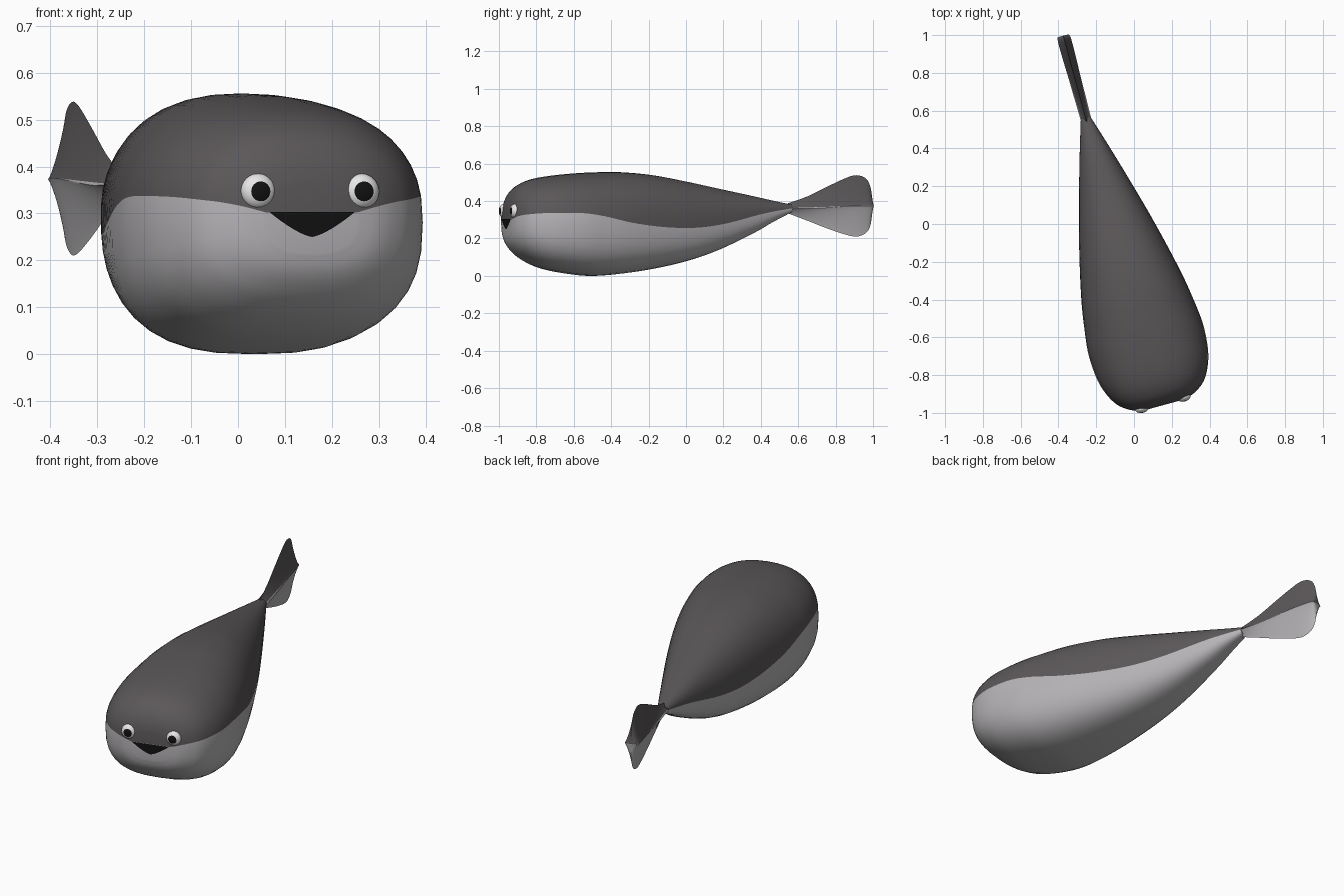
import bpy, bmesh, math
from mathutils import Matrix, Vector
from mathutils.bvhtree import BVHTree

if "Cube" in bpy.data.objects:
    bpy.data.objects.remove(bpy.data.objects["Cube"])

# The fish is built along y, then turned about z and shifted to its axis
PLACE = Matrix.Rotation(math.radians(15.2), 4, 'Z') @ Matrix.Translation((-0.1, 0, 0))


def material(name, rgb):
    m = bpy.data.materials.new(name)
    m.diffuse_color = (*rgb, 1)
    m.use_nodes = True
    m.node_tree.nodes["Principled BSDF"].inputs["Base Color"].default_value = m.diffuse_color
    return m


DARK = material("dark grey", (0.105, 0.096, 0.101))
LIGHT = material("light grey", (0.47, 0.455, 0.47))
WHITE = material("eye white", (0.85, 0.85, 0.85))
BLACK = material("black", (0.006, 0.006, 0.006))


def finish(name, bm, mats, angle=40):
    bmesh.ops.recalc_face_normals(bm, faces=bm.faces)
    me = bpy.data.meshes.new(name)
    bm.to_mesh(me)
    bm.free()
    me.transform(PLACE)
    for m in mats:
        me.materials.append(m)
    ob = bpy.data.objects.new(name, me)
    bpy.context.collection.objects.link(ob)
    bpy.ops.object.select_all(action='DESELECT')
    ob.select_set(True)
    bpy.context.view_layer.objects.active = ob
    bpy.ops.object.shade_smooth_by_angle(angle=math.radians(angle))
    return ob


def resample(rows, steps):
    """Catmull-Rom interpolation of section rows."""
    out = []
    for i in range(len(rows) - 1):
        p0, p1, p2 = rows[max(i - 1, 0)], rows[i], rows[i + 1]
        p3 = rows[min(i + 2, len(rows) - 1)]
        for s in range(steps):
            t = s / steps
            out.append([0.5 * (2 * b + (c - a) * t + (2 * a - 5 * b + 4 * c - d) * t * t
                               + (3 * b - a - 3 * c + d) * t ** 3)
                        for a, b, c, d in zip(p0, p1, p2, p3)])
    return out + [list(rows[-1])]


def power(v, e):
    return math.copysign(abs(v) ** e, v)


def loft(rows, n_top, n_bot, seg=20, steps=4):
    """Superellipse sections (y, half width, top, bottom, colour line)."""
    bm = bmesh.new()
    rings = []
    for y, w, top, bot, line in resample(rows, steps):
        zc, h = (top + bot) / 2, (top - bot) / 2
        k = max(-0.9, min(0.9, (line - zc) / h))
        tb = math.asin(power(k, (n_top if k > 0 else n_bot) / 2))
        angles = [tb + (math.pi - 2 * tb) * i / seg for i in range(seg)]
        angles += [math.pi - tb + (math.pi + 2 * tb) * i / seg for i in range(seg)]
        ring = []
        for a in angles:
            n = n_top if math.sin(a) > 0 else n_bot
            ring.append(bm.verts.new((w * power(math.cos(a), 2 / n), y,
                                      zc + h * power(math.sin(a), 2 / n))))
        rings.append(ring)
    m = 2 * seg
    for r, q in zip(rings, rings[1:]):
        for i in range(m):
            f = bm.faces.new((r[i], r[(i + 1) % m], q[(i + 1) % m], q[i]))
            f.material_index = 0 if i < seg else 1
    # end caps, split at the colour line
    for r in (rings[0], rings[-1]):
        bm.faces.new(r[:seg + 1]).material_index = 0
        bm.faces.new(r[seg:] + r[:1]).material_index = 1
    return bm


# Body
body = loft([
    (-0.966, 0.100, 0.370, 0.215, 0.302),
    (-0.956, 0.150, 0.410, 0.180, 0.315),
    (-0.935, 0.194, 0.450, 0.146, 0.324),
    (-0.900, 0.237, 0.483, 0.110, 0.330),
    (-0.840, 0.274, 0.512, 0.070, 0.335),
    (-0.750, 0.303, 0.532, 0.035, 0.337),
    (-0.620, 0.314, 0.546, 0.010, 0.335),
    (-0.500, 0.304, 0.553, 0.000, 0.318),
    (-0.350, 0.281, 0.555, 0.010, 0.285),
    (-0.170, 0.243, 0.540, 0.036, 0.262),
    (0.020, 0.197, 0.506, 0.078, 0.257),
    (0.200, 0.148, 0.468, 0.138, 0.278),
    (0.400, 0.090, 0.426, 0.230, 0.325),
    (0.500, 0.060, 0.404, 0.285, 0.345),
    (0.610, 0.026, 0.381, 0.340, 0.362)], 2.3, 2.7)
tree = BVHTree.FromBMesh(body)
finish("body", body, [DARK, LIGHT])

# Tail: star-shaped sections give a tall fin with a small level fin
tail = loft([
    (0.590, 0.028, 0.388, 0.335, 0.363),
    (0.700, 0.030, 0.425, 0.295, 0.366),
    (0.820, 0.032, 0.482, 0.250, 0.370),
    (0.930, 0.035, 0.530, 0.216, 0.374),
    (0.985, 0.036, 0.537, 0.212, 0.375),
    (1.030, 0.036, 0.515, 0.235, 0.376),
    (1.050, 0.034, 0.470, 0.275, 0.376),
    (1.060, 0.030, 0.410, 0.340, 0.376)], 0.85, 0.85, seg=24, steps=3)
finish("tail_fin", tail, [DARK, LIGHT])

# Eyes: flattened balls with a black pupil round the front pole
for side, name in ((-1, "left_eye"), (1, "right_eye")):
    bm = bmesh.new()
    bmesh.ops.create_uvsphere(bm, u_segments=32, v_segments=16, radius=1,
                              matrix=Matrix.Rotation(math.pi / 2, 4, 'X'))
    for f in bm.faces:
        c = f.calc_center_median()
        f.material_index = 1 if -c.y > math.cos(math.radians(33)) * c.length else 0
    bmesh.ops.transform(bm, verts=bm.verts, matrix=Matrix.Translation(
        (side * 0.114, -0.952, 0.347)) @ Matrix.Diagonal((0.038, 0.025, 0.038, 1)))
    finish(name, bm, [WHITE, BLACK], 60)

# Mouth: thin plate laid on the face
bm = bmesh.new()
COLS, ROWS, HALF = 24, 4, 0.093
grid = []
for i in range(COLS + 1):
    t = 2 * i / COLS - 1
    depth = 0.001 + 0.052 * (1 - abs(t) ** 1.4)
    col = []
    for j in range(ROWS + 1):
        x, z = t * HALF, 0.303 - depth * j / ROWS
        hit = tree.ray_cast(Vector((x, -2, z)), Vector((0, 1, 0)))[0]
        col.append(bm.verts.new((x, (hit.y if hit else -0.96) - 0.004, z)))
    grid.append(col)
for a, b in zip(grid, grid[1:]):
    for j in range(ROWS):
        bm.faces.new((a[j], a[j + 1], b[j + 1], b[j]))
bmesh.ops.solidify(bm, geom=bm.faces[:], thickness=0.003)
finish("mouth", bm, [BLACK])
